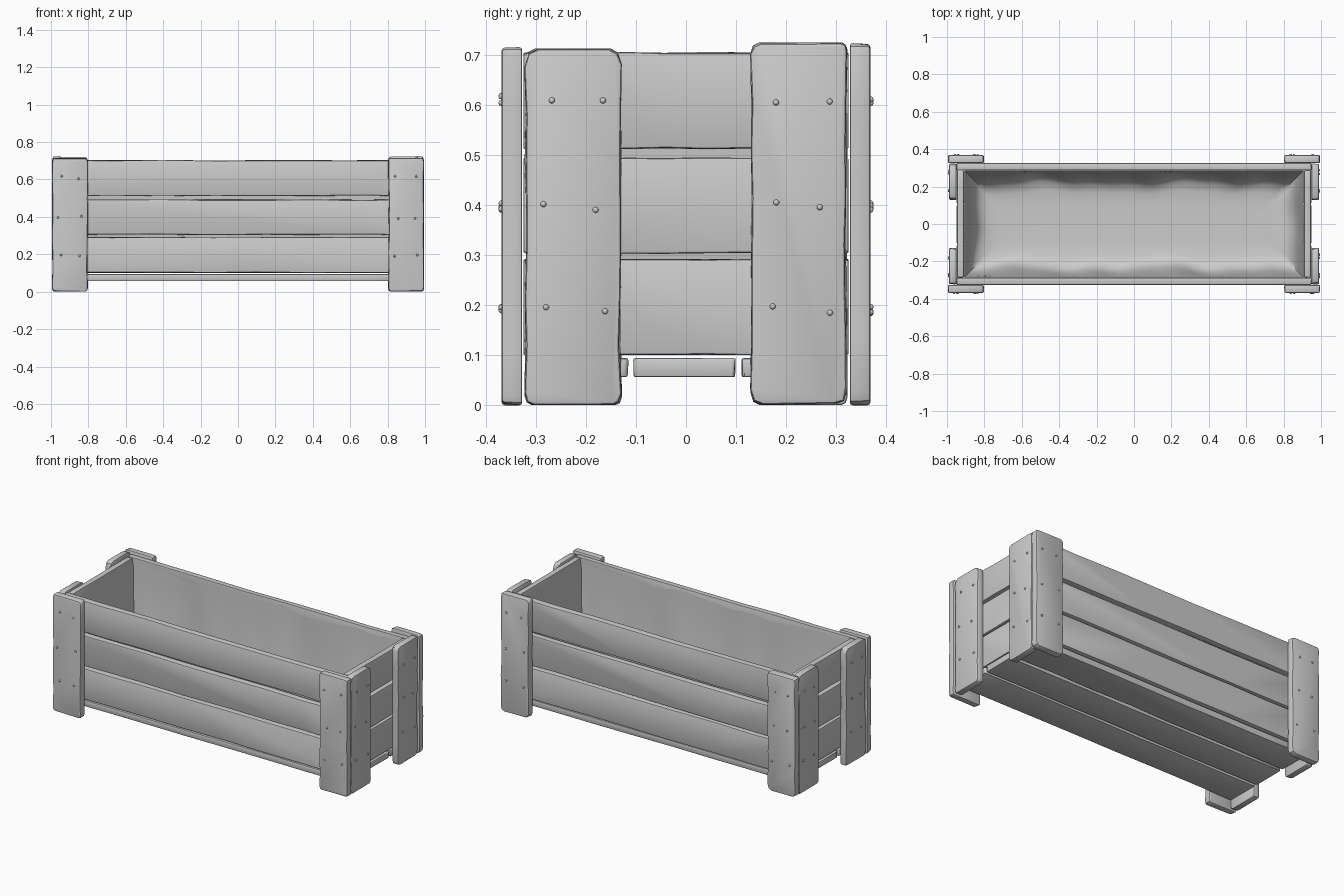
import bpy, bmesh, math, random
from mathutils import Vector

if "Cube" in bpy.data.objects:
    bpy.data.objects.remove(bpy.data.objects["Cube"])

random.seed(7)
X, Y, Z = Vector((1, 0, 0)), Vector((0, 1, 0)), Vector((0, 0, 1))


def finish(name, bm, angle=35):
    bmesh.ops.recalc_face_normals(bm, faces=bm.faces)
    me = bpy.data.meshes.new(name)
    bm.to_mesh(me)
    bm.free()
    me.shade_smooth()
    me.set_sharp_from_angle(angle=math.radians(angle))
    ob = bpy.data.objects.new(name, me)
    bpy.context.collection.objects.link(ob)
    return ob


def board(name, center, along, across, out, length, width, thick,
          chip=(0.004, 0.008), wave=0.002, bevel=0.005):
    """Worn board: chipped, slightly wavy outline extruded towards 'out'."""
    L, W = length / 2, width / 2
    outline = []
    steps = 7
    for s in (-1, 1):
        c0, c1 = random.uniform(*chip), random.uniform(*chip)
        a, b = s * L, -s * L
        # chipped corner, long edge, chipped corner
        outline.append((a - s * c0 * 0.3, s * (W - c0 * 0.4)))
        outline[-1] = (a, s * (W - c0))
        outline.append((a - s * c0 * 0.35, s * (W - c0 * 0.3)))
        lo, hi = a - s * c0 * 1.3, b + s * c1 * 1.3
        for i in range(steps + 1):
            dip = random.uniform(0, wave) if 0 < i < steps else 0
            outline.append((lo + (hi - lo) * i / steps, s * (W - dip)))
        outline.append((b + s * c1 * 0.35, s * (W - c1 * 0.3)))
        outline.append((b, s * (W - c1)))
    bm = bmesh.new()
    c = Vector(center)
    inner, outer = [], []
    for u, v in outline:
        worn = random.uniform(0, wave)
        inner.append(bm.verts.new(c + along * u + across * v - out * thick / 2))
        outer.append(bm.verts.new(c + along * (u * (1 - worn / L)) + across * (v * (1 - worn / W))
                                  + out * thick / 2))
    bm.faces.new(inner)
    bm.faces.new(outer)
    n = len(inner)
    for i in range(n):
        bm.faces.new((inner[i], inner[(i + 1) % n], outer[(i + 1) % n], outer[i]))
    bmesh.ops.recalc_face_normals(bm, faces=bm.faces)
    rim = [e for e in bm.edges if e.calc_face_angle(0) > 1.0]
    bmesh.ops.bevel(bm, geom=rim, offset=bevel, segments=2, profile=0.5,
                    affect='EDGES', clamp_overlap=True)
    return finish(name, bm)


def nails(name, center, across, out):
    """Three pairs of round nail heads on a post face."""
    bm = bmesh.new()
    for z in (0.19, 0.398, 0.61):
        for s in (-1, 1):
            p = Vector(center) + across * (s * 0.052 + random.uniform(-0.012, 0.012))
            p.z = z + random.uniform(-0.008, 0.008)
            res = bmesh.ops.create_uvsphere(bm, u_segments=10, v_segments=6, radius=0.006)
            bmesh.ops.translate(bm, verts=res['verts'], vec=p + out * 0.0005)
    finish(name, bm)


rows = ((0.1965, 0.193), (0.3985, 0.193), (0.608, 0.195))

# Long side planks and end planks
for s, side in ((-1, "front"), (1, "back")):
    for i, (z, h) in enumerate(rows):
        board(f"{side}_plank_{i + 1}", (0, s * 0.307, z), X, Z, Y * s, 1.9, h, 0.036, wave=0.004)
for s, side in ((-1, "left"), (1, "right")):
    for i, (z, h) in enumerate(rows):
        board(f"{side}_plank_{i + 1}", (s * 0.928, 0, z), Y, Z, X * s, 0.575, h, 0.036)

# Floor planks
for i, y in enumerate((-0.217, -0.003, 0.213)):
    board(f"floor_plank_{i + 1}", (0, y, 0.075), X, Y, -Z, 1.9, 0.205, 0.038, wave=0.004)

# Corner posts: one board on the long side and one on the end at every corner
wear = dict(chip=(0.012, 0.032), wave=0.004, bevel=0.006)
for sx, a in ((-1, "left"), (1, "right")):
    for sy, b in ((-1, "front"), (1, "back")):
        h = random.uniform(0.712, 0.725)
        board(f"{b}_{a}_side_post", (sx * 0.899, sy * 0.3475, h / 2), Z, X, Y * sy,
              h, 0.194, 0.041, **wear)
        nails(f"{b}_{a}_side_nails", (sx * 0.899, sy * 0.368, 0), X, Y * sy)
        h = 0.725 if sy > 0 else 0.713
        board(f"{b}_{a}_end_post", (sx * 0.969, sy * 0.2255, h / 2), Z, Y, X * sx,
              h, 0.195, 0.04, **wear)
        nails(f"{b}_{a}_end_nails", (sx * 0.989, sy * 0.2255, 0), Y, X * sx)


# Fabric liner: wavy-rimmed bag hanging inside the box
def ripple(x, y, k):
    return (math.sin(7.1 * x + 3 * y + k) + 0.7 * math.sin(13.3 * x - 8 * y + 2 * k)
            + 0.4 * math.sin(23 * x + 17 * y)) / 2.1


nx, ny = 60, 20
path = ([(-1 + 2 * i / nx, -1) for i in range(nx)] + [(1, -1 + 2 * i / ny) for i in range(ny)]
        + [(1 - 2 * i / nx, 1) for i in range(nx)] + [(-1, 1 - 2 * i / ny) for i in range(ny)])
# (inset from planks, height, ripple amount)
profile = ((0.002, 0.672, 0), (0.004, 0.6, 0.002), (0.008, 0.5, 0.006), (0.014, 0.4, 0.01),
           (0.022, 0.3, 0.015), (0.034, 0.21, 0.02), (0.052, 0.15, 0.022), (0.08, 0.118, 0.02),
           (0.12, 0.106, 0.012), (0.18, 0.102, 0), (0.25, 0.101, 0))
bm = bmesh.new()
rings = []
for k, (inset, z, amp) in enumerate(profile):
    ring = []
    for px, py in path:
        r = ripple(px, py * 0.3, 1.3)
        d = max(inset + amp * r, 0.002)
        dz = 0.018 * r if k == 0 else 0
        ring.append(bm.verts.new((px * (0.909 - d), py * (0.288 - d), z + dz)))
    rings.append(ring)
n = len(path)
for r0, r1 in zip(rings, rings[1:]):
    for i in range(n):
        bm.faces.new((r0[i], r0[(i + 1) % n], r1[(i + 1) % n], r1[i]))
bm.faces.new(rings[-1])
liner = finish("fabric_liner", bm, 60)
# Bag faces are seen from inside
if liner.data.polygons[-1].normal.z < 0:
    liner.data.flip_normals()
